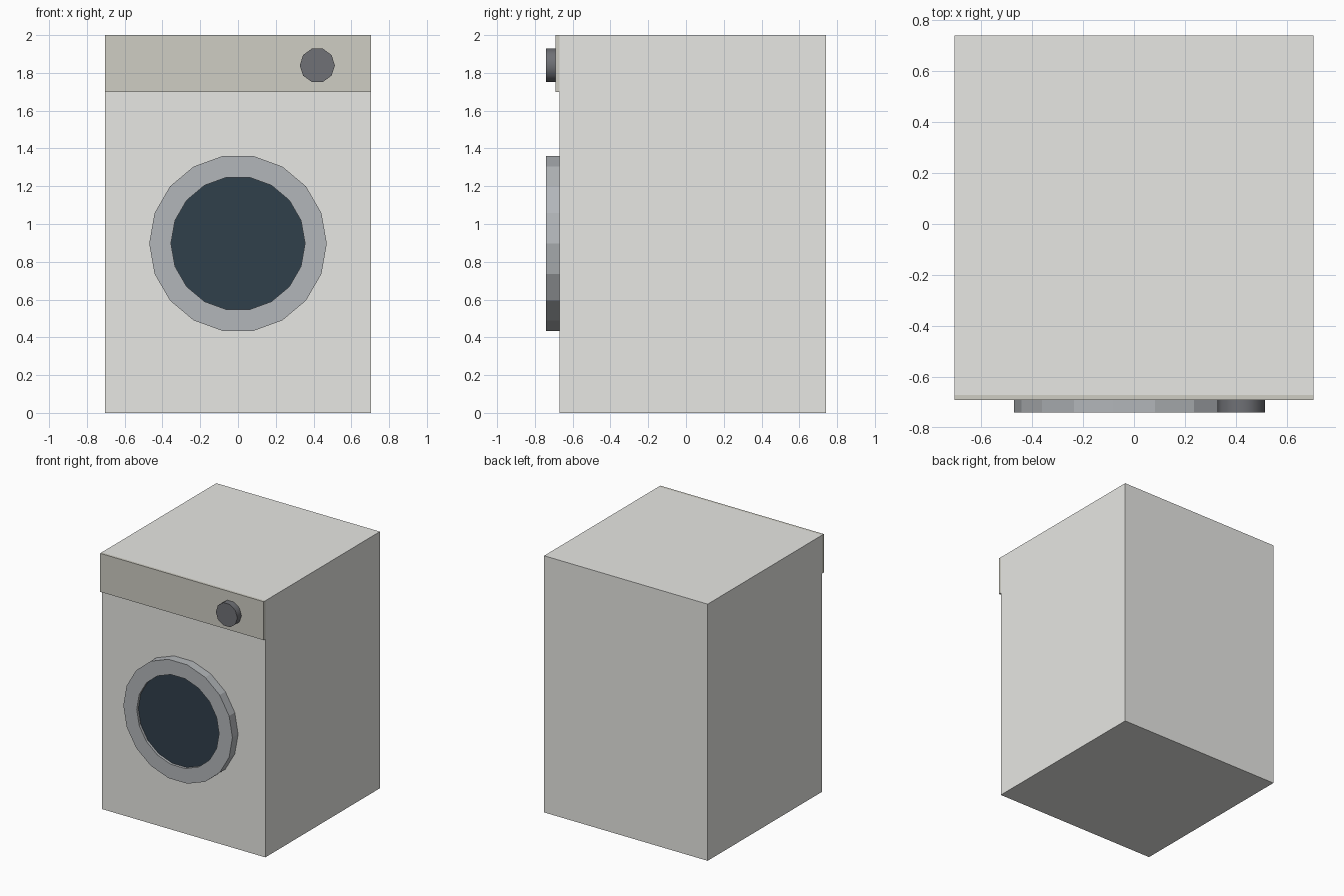
import bpy, bmesh, math
from mathutils import Vector

if "Cube" in bpy.data.objects:
    bpy.data.objects.remove(bpy.data.objects["Cube"])


def paint(obj, rgb):
    mat = bpy.data.materials.new(obj.name + "_paint")
    mat.diffuse_color = (*rgb, 1)
    mat.use_nodes = True
    mat.node_tree.nodes["Principled BSDF"].inputs["Base Color"].default_value = mat.diffuse_color
    obj.data.materials.append(mat)


def finish(name, bm, rgb):
    bmesh.ops.recalc_face_normals(bm, faces=bm.faces)
    mesh = bpy.data.meshes.new(name)
    bm.to_mesh(mesh)
    bm.free()
    obj = bpy.data.objects.new(name, mesh)
    bpy.context.collection.objects.link(obj)
    paint(obj, rgb)
    return obj


def box(name, lo, hi, rgb):
    lo, hi = Vector(lo), Vector(hi)
    bm = bmesh.new()
    bmesh.ops.create_cube(bm, size=1)
    bmesh.ops.scale(bm, vec=hi - lo, verts=bm.verts)
    bmesh.ops.translate(bm, vec=(lo + hi) / 2, verts=bm.verts)
    return finish(name, bm, rgb)


def turned(name, profile, sides, centre, rgb, closed=False):
    """Revolve (radius, y) points about a front-to-back axis."""
    bm = bmesh.new()
    cx, cz = centre
    rings = []
    for r, y in profile:
        angles = [2 * math.pi * i / sides for i in range(sides)]
        rings.append([bm.verts.new((cx + r * math.cos(a), y, cz + r * math.sin(a)))
                      for a in angles])
    pairs = list(zip(rings, rings[1:]))
    if closed:
        pairs.append((rings[-1], rings[0]))
    else:
        bm.faces.new(rings[0])
        bm.faces.new(rings[-1])
    for a, b in pairs:
        for i in range(sides):
            j = (i + 1) % sides
            bm.faces.new((a[i], a[j], b[j], b[i]))
    return finish(name, bm, rgb)


W, BACK, FRONT = 0.705, 0.74, -0.67

# Cabinet and raised control panel
box("cabinet", (-W, FRONT, 0), (W, BACK, 2), (0.80, 0.80, 0.77))
box("control_panel", (-W, -0.69, 1.70), (W, FRONT, 2), (0.62, 0.61, 0.55))

# Round door: faceted rim with slightly recessed glass
DOOR = (0, 0.897)
turned("door_rim", [(0.47, FRONT), (0.47, -0.74), (0.355, -0.74), (0.355, FRONT)],
       18, DOOR, (0.45, 0.47, 0.49), closed=True)
turned("door_glass", [(0.355, FRONT), (0.355, -0.72)], 18, DOOR, (0.03, 0.05, 0.07))

# Programme knob with a smooth side
knob = turned("programme_knob", [(0.093, -0.69), (0.093, -0.74)], 10, (0.42, 1.84),
              (0.16, 0.165, 0.18))
bpy.ops.object.select_all(action='DESELECT')
knob.select_set(True)
bpy.context.view_layer.objects.active = knob
bpy.ops.object.shade_smooth_by_angle(angle=math.radians(40))
